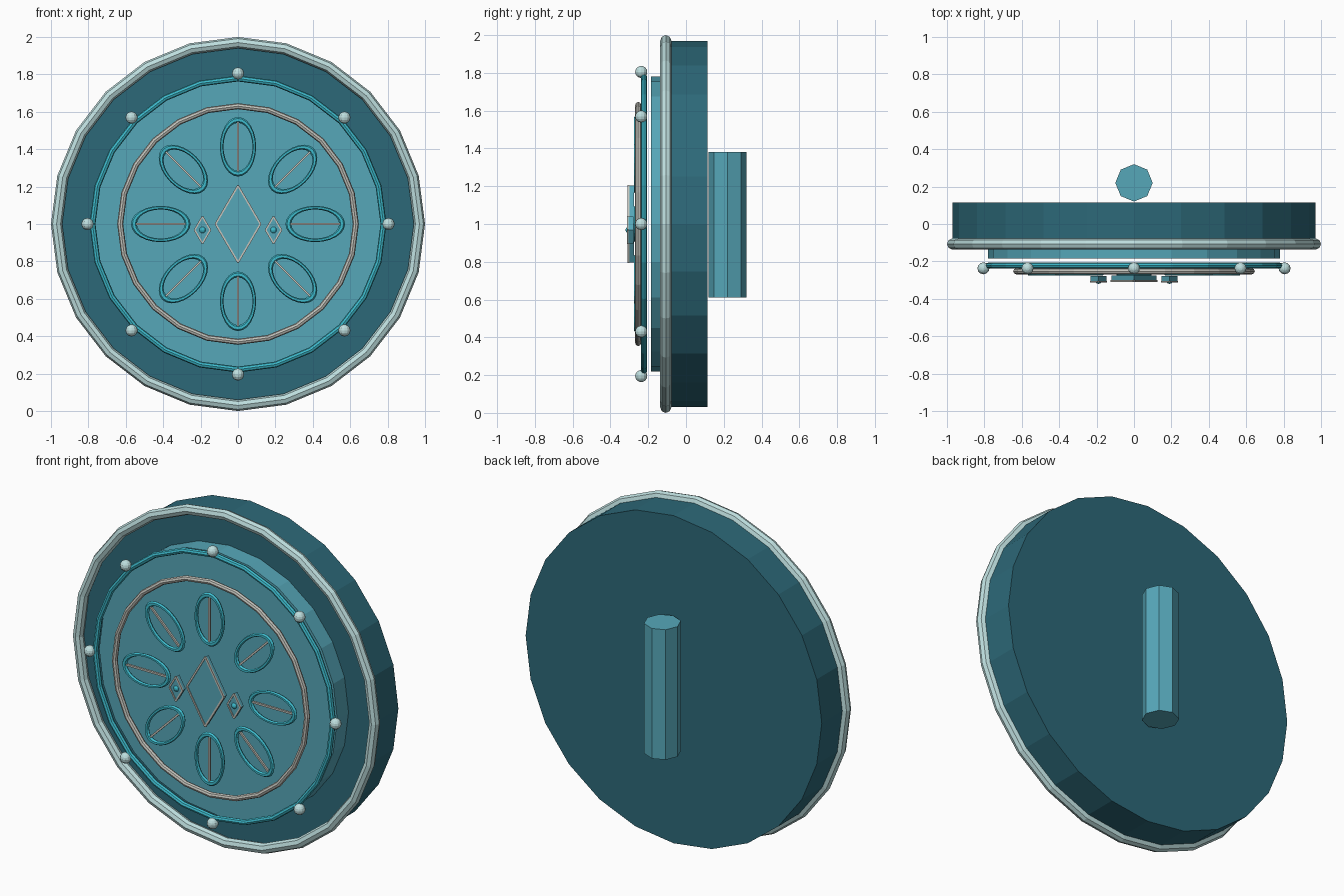
import bpy, math
from math import sin, cos, pi
from mathutils import Matrix, Vector

old = bpy.data.objects.get("Cube")
if old:
    bpy.data.objects.remove(old, do_unlink=True)


def make_mat(name, rgb):
    """Flat material from an sRGB colour."""
    col = tuple(c ** 2.2 for c in rgb) + (1,)
    m = bpy.data.materials.new(name)
    m.use_nodes = True
    m.diffuse_color = col
    m.node_tree.nodes["Principled BSDF"].inputs["Base Color"].default_value = col
    return m


DARK = make_mat("dark teal", (0.19, 0.41, 0.47))
MID = make_mat("mid teal", (0.34, 0.65, 0.72))
BRIGHT = make_mat("bright turquoise", (0.25, 0.73, 0.80))
PALE = make_mat("pale blue grey", (0.74, 0.87, 0.87))
STONE = make_mat("warm grey", (0.76, 0.76, 0.73))

MID_Z = 1.0
FACING = Matrix.Rotation(pi / 2, 4, 'X')      # local z turns to face -y


def finish(name, mat, matrix):
    """Name the new object, colour it and bake the placement into its mesh."""
    ob = bpy.context.object
    ob.name = name
    ob.data.transform(matrix)
    ob.data.materials.append(mat)
    return ob


def place(x, y, z, turn=0):
    """Put a part on the front: turn is the clockwise angle from straight up."""
    return (Matrix.Translation((x, y, MID_Z + z))
            @ Matrix.Rotation(turn, 4, 'Y') @ FACING)


def disc(name, radius, y_front, y_back, mat):
    bpy.ops.mesh.primitive_cylinder_add(vertices=24, radius=radius, depth=y_back - y_front)
    return finish(name, mat, place(0, (y_front + y_back) / 2, 0, pi / 24 * 2))


def ring(name, major, minor, y, mat, sides=8):
    bpy.ops.mesh.primitive_torus_add(major_segments=24, minor_segments=sides,
                                     major_radius=major, minor_radius=minor)
    return finish(name, mat, place(0, y, 0))


def bead(name, radius, x, y, z, mat):
    bpy.ops.mesh.primitive_uv_sphere_add(segments=12, ring_count=8, radius=radius)
    return finish(name, mat, Matrix.Translation((x, y, MID_Z + z)))


def bar(name, a, b, width, depth, y, mat):
    """Thin box between two (x, z) points on the front."""
    a, b = Vector(a), Vector(b)
    d, c = b - a, (a + b) / 2
    bpy.ops.mesh.primitive_cube_add(size=1)
    size = Matrix.Diagonal((width, d.length, depth, 1))
    return finish(name, mat, place(c.x, y, c.y, math.atan2(d.x, d.y)) @ size)


def diamond(name, x, z, half_w, half_h, y_front, y_back, width):
    """Raised diamond plate with a thin edging."""
    bpy.ops.mesh.primitive_cylinder_add(vertices=4, radius=1, depth=y_back - y_front)
    finish(name + "_plate", MID,
           place(x, (y_front + y_back) / 2, z) @ Matrix.Diagonal((half_w, half_h, 1, 1)))
    tips = [(x, z + half_h), (x + half_w, z), (x, z - half_h), (x - half_w, z)]
    for i in range(4):
        bar(f"{name}_edge_{i + 1}", tips[i], tips[(i + 1) % 4], width, width,
            y_front, STONE)


# Shield body, raised face and the three rings
disc("shield_body", 0.97, -0.08, 0.115, DARK)
disc("raised_face", 0.78, -0.185, -0.08, MID)
ring("outer_rim", 0.97, 0.03, -0.107, PALE)
ring("middle_ring", 0.778, 0.016, -0.222, BRIGHT)
ring("inner_ring", 0.63, 0.016, -0.253, STONE)

# Studs and petals around the centre
for i in range(8):
    a = i * pi / 4
    s, c = sin(a), cos(a)
    bead(f"stud_{i + 1}", 0.032, 0.805 * s, -0.237, 0.805 * c, PALE)
    bpy.ops.mesh.primitive_torus_add(major_segments=24, minor_segments=6,
                                     major_radius=0.115, minor_radius=0.0125)
    finish(f"petal_{i + 1}", BRIGHT, place(0.413 * s, -0.265, 0.413 * c, a)
           @ Matrix.Diagonal((0.76, 1.25, 1, 1)))
    bar(f"petal_vein_{i + 1}", (0.28 * s, 0.28 * c), (0.545 * s, 0.545 * c),
        0.011, 0.012, -0.265, STONE)

# Centre diamonds
diamond("centre_diamond", 0, 0, 0.12, 0.205, -0.305, -0.275, 0.01)
for side, x in (("right", -0.19), ("left", 0.19)):
    diamond(side + "_diamond", x, -0.032, 0.042, 0.072, -0.308, -0.278, 0.009)
    bead(side + "_gem", 0.018, x, -0.302, -0.032, BRIGHT)

# Hand grip on the back
bpy.ops.mesh.primitive_cylinder_add(vertices=8, radius=0.1, depth=0.77)
finish("hand_grip", MID, Matrix.Translation((0, 0.22, 0.995)))
